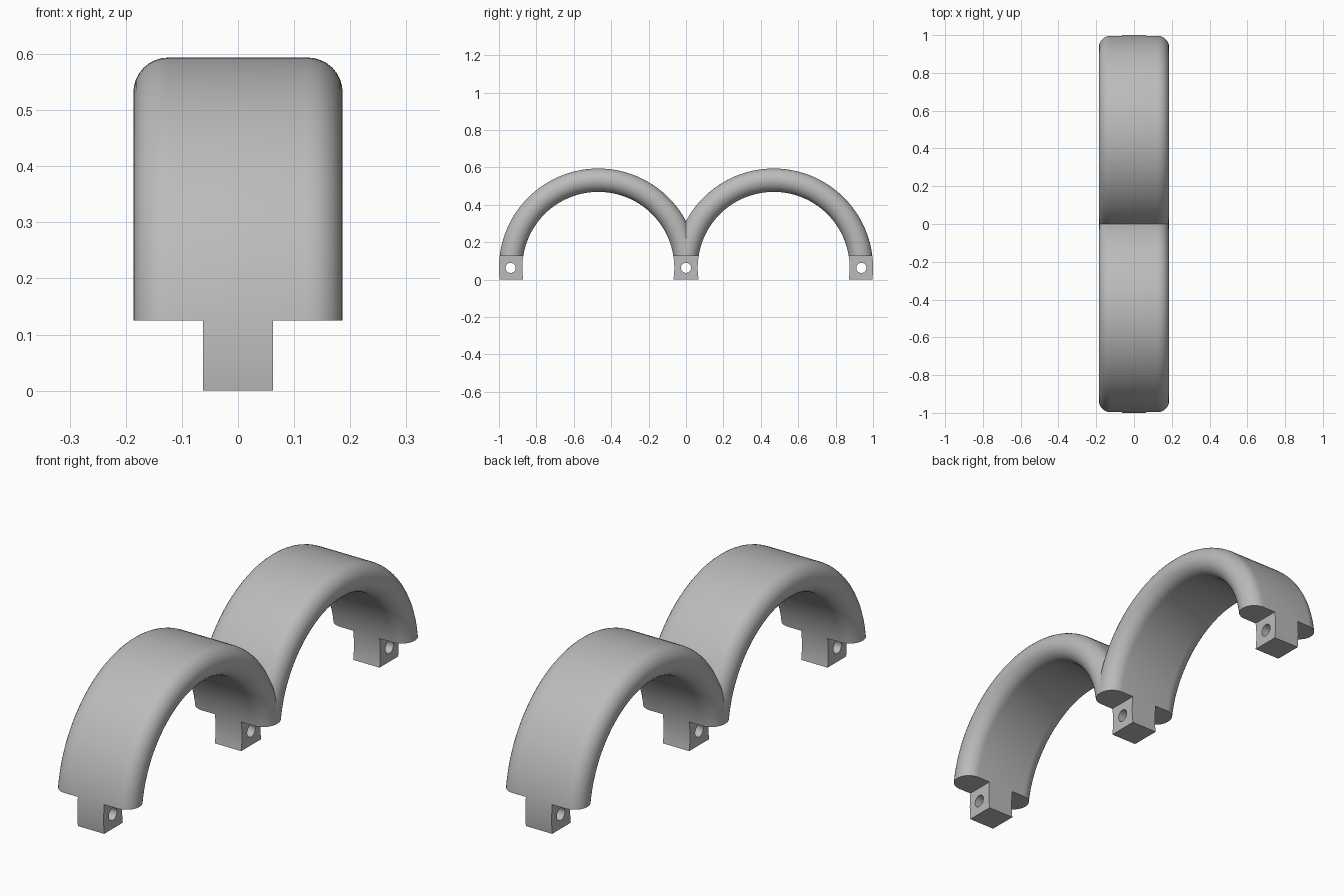
import bpy, bmesh, math
from mathutils import Matrix, Vector

cube = bpy.data.objects.get("Cube")
if cube:
    bpy.data.objects.remove(cube, do_unlink=True)

BAR = 0.0625            # half thickness of the arch bar
RADIUS = 0.46875        # centreline radius, also the arch offset in y
HALF_WIDTH = 0.1865
TOP_OF_TAB = 2 * BAR

grey = bpy.data.materials.new("plain_grey")
grey.use_nodes = True
grey.diffuse_color = (0.5, 0.5, 0.5, 1)
grey.node_tree.nodes["Principled BSDF"].inputs["Base Color"].default_value = grey.diffuse_color


def add_object(name, bm):
    bmesh.ops.recalc_face_normals(bm, faces=bm.faces)
    mesh = bpy.data.meshes.new(name)
    bm.to_mesh(mesh)
    bm.free()
    obj = bpy.data.objects.new(name, mesh)
    bpy.context.collection.objects.link(obj)
    return obj


def cut(bm, normal):
    """Slice at the origin and keep the side the normal points to."""
    geom = bm.verts[:] + bm.edges[:] + bm.faces[:]
    result = bmesh.ops.bisect_plane(bm, geom=geom, plane_co=(0, 0, 0),
                                    plane_no=normal, clear_inner=True)
    return [e for e in result["geom_cut"] if isinstance(e, bmesh.types.BMEdge)]


# Arch: round-ended bar section swept around a horizontal axis
bm = bmesh.new()
center = Vector((0, RADIUS, BAR))
section = []
for side in (1, -1):
    for i in range(17):
        a = side * (-math.pi / 2 + math.pi * i / 16)
        x = side * (HALF_WIDTH - BAR) + BAR * math.cos(a) * side
        section.append(bm.verts.new(center + Vector((x, RADIUS + BAR * math.sin(a), 0))))
face = bm.faces.new(section)
start = math.radians(-20)
bmesh.ops.rotate(bm, verts=section, cent=center, matrix=Matrix.Rotation(start, 3, 'X'))
bmesh.ops.spin(bm, geom=[face] + face.edges[:] + section, cent=center, axis=(1, 0, 0),
               angle=math.pi - 2 * start, steps=88)
bmesh.ops.edgeloop_fill(bm, edges=cut(bm, (0, 0, 1)))   # flat feet on the ground
cut(bm, (0, 1, 0))                                      # open seam at the middle
arch = add_object("double_arch", bm)
mirror = arch.modifiers.new("second_arch", 'MIRROR')
mirror.use_axis = (False, True, False)
mirror.merge_threshold = 0.0001

# Cutters: side notches that leave the tabs, and pin holes through the tabs
bm = bmesh.new()
for side in (1, -1):
    size = Matrix.Diagonal((0.4, 3, 0.4, 1))
    place = Matrix.Translation((side * (BAR + 0.2), 0, TOP_OF_TAB - 0.2))
    bmesh.ops.create_cube(bm, size=1, matrix=place @ size)
notches = add_object("notch_cutter", bm)

bm = bmesh.new()
for k in (-1, 0, 1):
    place = Matrix.Translation((0, k * 2 * RADIUS, BAR)) @ Matrix.Rotation(math.pi / 2, 4, 'Y')
    bmesh.ops.create_cone(bm, cap_ends=True, segments=32, radius1=0.027, radius2=0.027,
                          depth=0.3, matrix=place)
holes = add_object("pin_hole_cutter", bm)

for cutter in (notches, holes):
    cutter.hide_render = True
    mod = arch.modifiers.new(cutter.name, 'BOOLEAN')
    mod.operation = 'DIFFERENCE'
    mod.solver = 'EXACT'
    mod.object = cutter

# Bake the cuts so that the new edges can be shaded sharp
graph = bpy.context.evaluated_depsgraph_get()
baked = bpy.data.meshes.new_from_object(arch.evaluated_get(graph))
arch.modifiers.clear()
arch.data = baked
for cutter in (notches, holes):
    bpy.data.objects.remove(cutter, do_unlink=True)
baked.materials.clear()
baked.materials.append(grey)

bpy.ops.object.select_all(action='DESELECT')
arch.select_set(True)
bpy.context.view_layer.objects.active = arch
bpy.ops.object.shade_smooth_by_angle(angle=math.radians(30))
